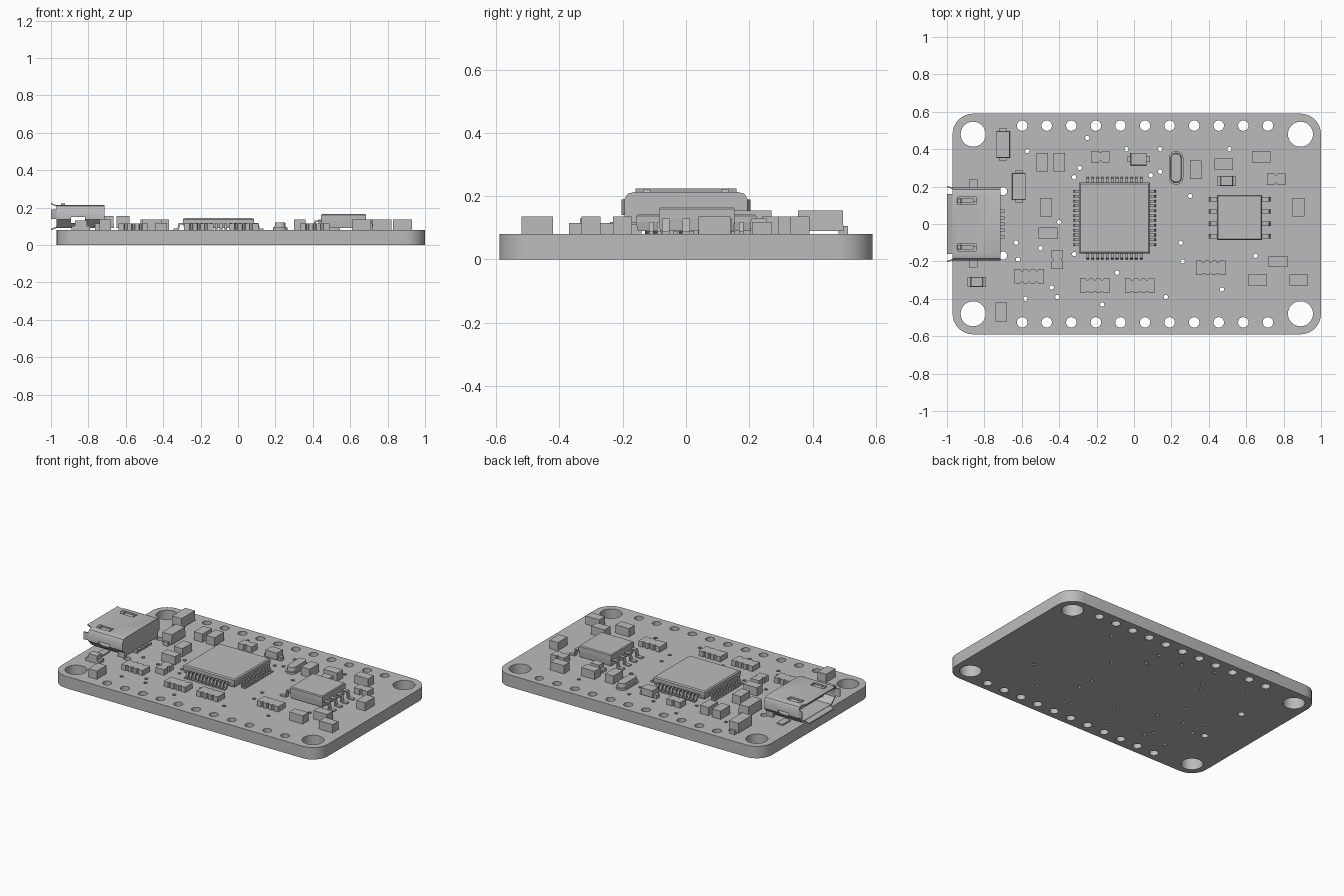
import bpy, bmesh
from math import pi, cos, sin, radians
from mathutils import Matrix, Vector

if "Cube" in bpy.data.objects:
    bpy.data.objects.remove(bpy.data.objects["Cube"])

grey = bpy.data.materials.new("plain_grey")
grey.use_nodes = True
shade = (0.5, 0.5, 0.5, 1)
grey.diffuse_color = shade
grey.node_tree.nodes["Principled BSDF"].inputs["Base Color"].default_value = shade

TOP = 0.08               # upper surface of the board
SIDEWAYS = Matrix.Rotation(pi / 2, 4, 'Z') @ Matrix.Rotation(pi / 2, 4, 'X')


def finish(name, bm):
    bmesh.ops.recalc_face_normals(bm, faces=bm.faces)
    mesh = bpy.data.meshes.new(name)
    bm.to_mesh(mesh)
    bm.free()
    mesh.materials.append(grey)
    obj = bpy.data.objects.new(name, mesh)
    bpy.context.collection.objects.link(obj)
    return obj


def smooth(obj):
    bpy.ops.object.select_all(action='DESELECT')
    obj.select_set(True)
    bpy.context.view_layer.objects.active = obj
    bpy.ops.object.shade_smooth_by_angle(angle=radians(35))


def prism(bm, pts, z0, z1, matrix=Matrix(), taper=1.0):
    low = [bm.verts.new(matrix @ Vector((x, y, z0))) for x, y in pts]
    high = [bm.verts.new(matrix @ Vector((x * taper, y * taper, z1))) for x, y in pts]
    bm.faces.new(low)
    bm.faces.new(high)
    for i in range(len(pts)):
        j = (i + 1) % len(pts)
        bm.faces.new((low[i], low[j], high[j], high[i]))


def rect(w, d):
    return [(-w / 2, -d / 2), (w / 2, -d / 2), (w / 2, d / 2), (-w / 2, d / 2)]


def block(bm, x, y, w, d, z0, z1, taper=1.0):
    prism(bm, rect(w, d), z0, z1, Matrix.Translation((x, y, 0)), taper)


def circle(x, y, r, n):
    return [(x + r * cos(2 * pi * i / n), y + r * sin(2 * pi * i / n)) for i in range(n)]


def rounded(w, d, r, steps=8):
    pts = []
    for k, (sx, sy) in enumerate([(1, 1), (-1, 1), (-1, -1), (1, -1)]):
        for i in range(steps + 1):
            a = pi / 2 * (k + i / steps)
            pts.append((sx * (w / 2 - r) + r * cos(a), sy * (d / 2 - r) + r * sin(a)))
    return pts


def notched(w, d, count, size=0.009):
    # rectangle with small notches along both long edges
    edge = [(-w / 2, -d / 2)]
    for i in range(count):
        c = w * ((i + 1) / (count + 1) - 0.5)
        edge += [(c - size, -d / 2), (c - size / 2, -d / 2 + size),
                 (c + size / 2, -d / 2 + size), (c + size, -d / 2)]
    edge.append((w / 2, -d / 2))
    return edge + [(-x, -y) for x, y in edge]


# Circuit board: filled outline with mounting, pin and via holes
curve = bpy.data.curves.new("circuit_board", 'CURVE')
curve.dimensions = '2D'
curve.fill_mode = 'BOTH'
curve.extrude = TOP / 2
loops = [[(x + 0.015, y) for x, y in rounded(1.97, 1.18, 0.11)]]
for s in (-1, 1):
    loops += [circle(x, s * 0.48, 0.067, 32) for x in (-0.86, 0.89)]
    loops += [circle(-0.598 + 0.1314 * i, s * 0.526, 0.028, 20) for i in range(11)]
    loops.append(circle(-0.70, 0.003 + s * 0.172, 0.022, 16))
vias = [(-.57, .39), (-.25, .46), (-.29, .30), (-.32, .25), (-.04, .40), (.14, .40),
        (.14, .28), (.09, .26), (.51, .40), (.30, .15), (.25, -.10), (.26, -.20),
        (.17, -.39), (.47, -.35), (.65, -.17), (-.09, -.26), (-.17, -.43), (-.32, -.16),
        (-.40, .01), (-.44, -.34), (-.41, -.39), (-.58, -.40), (-.63, -.10),
        (-.62, -.19), (-.50, -.13)]
loops += [circle(x, y, 0.012, 10) for x, y in vias]
for pts in loops:
    spline = curve.splines.new('POLY')
    spline.points.add(len(pts) - 1)
    for p, (x, y) in zip(spline.points, pts):
        p.co = (x, y, 0, 1)
    spline.use_cyclic_u = True
curve.materials.append(grey)
board = bpy.data.objects.new("circuit_board", curve)
board.location.z = TOP / 2
bpy.context.collection.objects.link(board)
bpy.ops.object.select_all(action='DESELECT')
board.select_set(True)
bpy.context.view_layer.objects.active = board
bpy.ops.object.convert(target='MESH')
smooth(board)

# Small capacitors, upright and lying across
bm = bmesh.new()
for x, y in [(-.49, .33), (-.40, .33), (.33, .29), (.88, .09), (-.47, .09), (-.71, -.47)]:
    block(bm, x, y, 0.063, 0.1, TOP, 0.135)
for x, y in [(.48, .32), (.68, .36), (-.46, -.05), (.77, -.20), (.66, -.30), (.88, -.30)]:
    block(bm, x, y, 0.1, 0.06, TOP, 0.135)
finish("capacitors", bm)

# Notched resistors and resistor arrays
bm = bmesh.new()
for x, y, turn in [(-.18, .36, 0), (.76, .24, 0), (-.41, -.19, pi / 2)]:
    m = Matrix.Translation((x, y, 0)) @ Matrix.Rotation(turn, 4, 'Z')
    prism(bm, notched(0.1, 0.062, 1), TOP, 0.118, m)
finish("resistors", bm)
bm = bmesh.new()
for x, y in [(-.56, -.28), (-.21, -.33), (.03, -.33), (.41, -.235)]:
    prism(bm, notched(0.157, 0.078, 3), TOP, 0.115, Matrix.Translation((x, y, 0)))
finish("resistor_arrays", bm)

# Indicator lamps
bm = bmesh.new()
for x, y in [(.495, .23), (-.84, -.31)]:
    block(bm, x, y, 0.1, 0.053, TOP, 0.1)
    block(bm, x, y, 0.066, 0.053, 0.1, 0.13, 0.94)
finish("indicator_lamps", bm)

# Diodes with end tabs
bm = bmesh.new()
for x, y, w, d, tx, ty in [(-.70, .425, .072, .145, 0, 1), (-.615, .2, .072, .145, 0, 1),
                           (.025, .347, .086, .066, 1, 0)]:
    block(bm, x, y, w, d, 0.09, 0.155 if ty else 0.135, 0.97)
    for s in (-1, 1):
        block(bm, x + s * tx * w / 2, y + s * ty * d / 2, 0.036, 0.03, TOP, 0.105)
finish("diodes", bm)

# Crystal can on its flange
bm = bmesh.new()
spot = Matrix.Translation((0.225, 0.30, 0))
prism(bm, rounded(0.077, 0.178, 0.036), TOP, 0.092, spot)
prism(bm, rounded(0.058, 0.158, 0.027), 0.092, 0.12, spot, 0.95)
smooth(finish("crystal", bm))


# Packaged chips with bent leads
def chip(name, x, y, w, d, height, sides, count, pitch, width, reach, shoulder):
    bm = bmesh.new()
    mid = shoulder
    block(bm, x, y, w * 0.97, d * 0.97, TOP + 0.01, mid, 1 / 0.97)
    block(bm, x, y, w, d, mid, height - 0.006)
    block(bm, x, y, w, d, height - 0.006, height, 0.96)
    t = 0.008
    bend = reach * 0.45
    lead = [(-0.01, mid), (bend, mid), (bend + t, TOP + t), (reach, TOP + t),
            (reach, TOP), (bend, TOP), (bend - t, mid - t), (-0.01, mid - t)]
    for angle in sides:
        turn = Matrix.Translation((x, y, 0)) @ Matrix.Rotation(angle, 4, 'Z')
        for i in range(count):
            m = (turn @ Matrix.Translation((w / 2, (i - (count - 1) / 2) * pitch, 0))
                 @ Matrix.Rotation(pi / 2, 4, 'X'))
            prism(bm, lead, -width / 2, width / 2, m)
    finish(name, bm)


chip("processor_chip", -0.104, 0.032, 0.38, 0.38, 0.143,
     [k * pi / 2 for k in range(4)], 12, 0.0259, 0.014, 0.05, 0.118)
chip("memory_chip", 0.565, 0.034, 0.24, 0.24, 0.165,
     [0, pi], 4, 0.0657, 0.024, 0.08, 0.13)


# Socket shell: hollow profile with side windows and top slots
def socket_profile(g):
    half = [(0.165 - g / 2, 0.213 - g), (0.185 - g, 0.207 - g), (0.195 - g, 0.19 - g),
            (0.195 - g, 0.135), (0.15 - g / 2, 0.09 + g)]
    return half + [(-y, z) for y, z in reversed(half)]


bm = bmesh.new()
prism(bm, socket_profile(0), -0.97, -0.715, SIDEWAYS)
shell = finish("socket_shell", bm)
bm = bmesh.new()
prism(bm, socket_profile(0.01), -1.1, -0.73, SIDEWAYS)
block(bm, -0.855, 0, 0.075, 0.6, 0.118, 0.15)
for s in (-1, 1):
    block(bm, -0.895, s * 0.124, 0.1, 0.042, 0.19, 0.25)
cutter = finish("shell_cutter", bm)
cutter.hide_render = True
cut = shell.modifiers.new("hollow", 'BOOLEAN')
cut.operation = 'DIFFERENCE'
cut.solver = 'EXACT'
cut.use_self = True
cut.object = cutter
bpy.context.view_layer.objects.active = shell
bpy.ops.object.modifier_apply(modifier=cut.name)
bpy.data.objects.remove(cutter)
smooth(shell)

# Socket fittings: tongue, flared lips, springs, feet and rear contacts
bm = bmesh.new()
block(bm, -0.83, 0, 0.2, 0.24, 0.155, 0.175)
lip = [(-0.97, 0.213), (-1, 0.224), (-1, 0.217), (-0.97, 0.205)]
UPRIGHT = Matrix.Rotation(pi / 2, 4, 'X')
prism(bm, lip, -0.16, 0.16, UPRIGHT)
prism(bm, [(x, 0.303 - z) for x, z in lip], -0.13, 0.13, UPRIGHT)
for s in (-1, 1):
    flare = [(-0.97, s * 0.195), (-1, s * 0.204), (-1, s * 0.197), (-0.97, s * 0.186)]
    prism(bm, flare, 0.14, 0.19)
    block(bm, -0.9, s * 0.124, 0.085, 0.026, 0.198, 0.208)
    block(bm, -0.935, s * 0.124, 0.025, 0.026, 0.205, 0.222, 0.8)
    block(bm, -0.86, 0.003 + s * 0.195, 0.045, 0.08, TOP, 0.09)
    block(bm, -0.74, s * 0.165, 0.05, 0.02, TOP, 0.14)
for i in range(5):
    block(bm, -0.712, (i - 2) * 0.034, 0.04, 0.02, TOP, 0.095)
finish("socket_fittings", bm)
